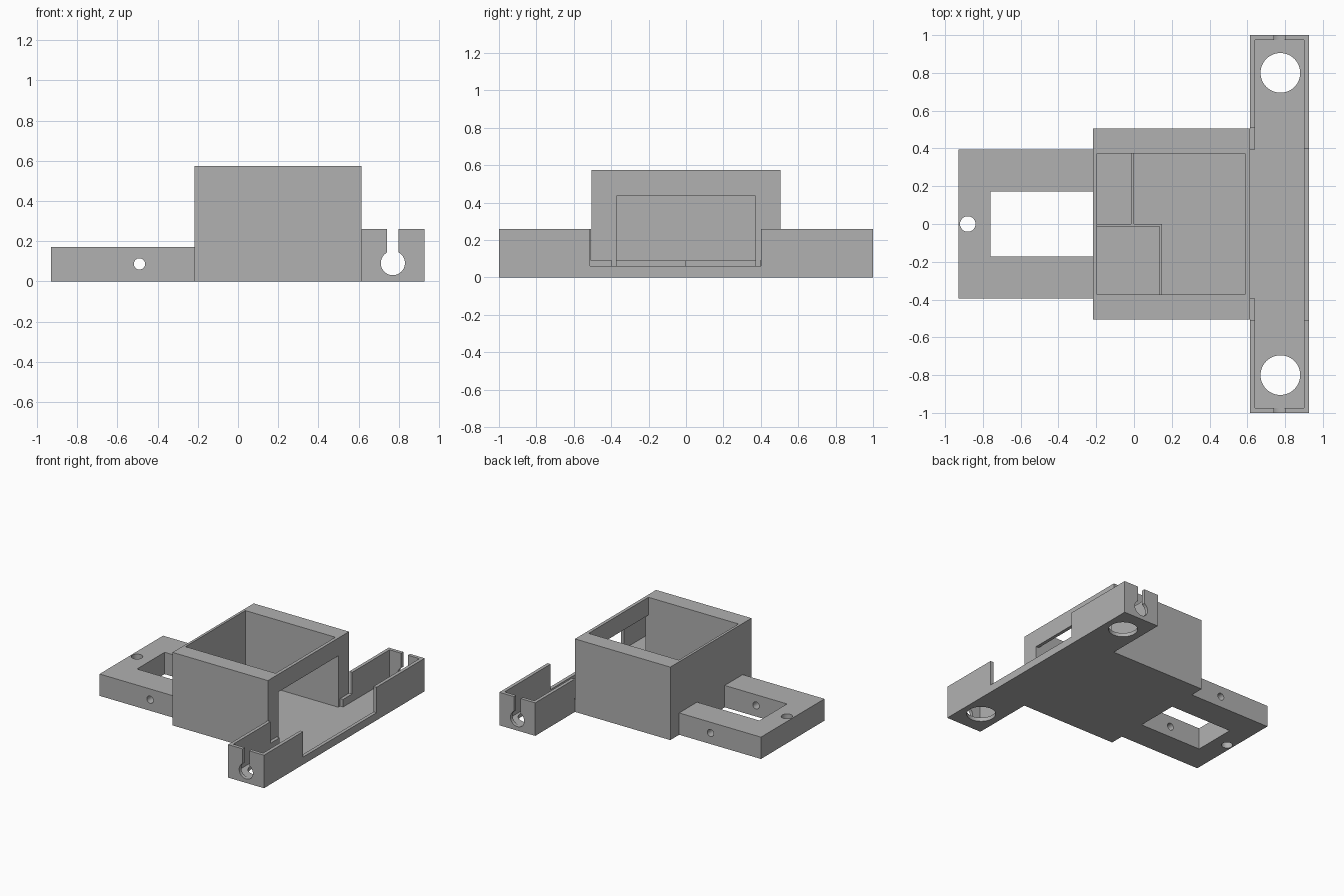
import bpy
from math import pi

cube = bpy.data.objects.get("Cube")
if cube:
    bpy.data.objects.remove(cube, do_unlink=True)

# Single plain plastic colour
grey = bpy.data.materials.new("plain_grey")
grey.use_nodes = True
colour = (0.44, 0.44, 0.44, 1)
grey.diffuse_color = colour
grey.node_tree.nodes["Principled BSDF"].inputs["Base Color"].default_value = colour


def block(name, x, y, z):
    """Box spanning the given (low, high) ranges."""
    spans = (x, y, z)
    bpy.ops.mesh.primitive_cube_add(size=1, location=[(a + b) / 2 for a, b in spans])
    ob = bpy.context.object
    ob.name = name
    ob.scale = [b - a for a, b in spans]
    bpy.ops.object.transform_apply(location=True, rotation=True, scale=True)
    ob.data.materials.append(grey)
    return ob


def rod(centre, radius, length, along_y=False):
    """Round cutter along z or along y."""
    bpy.ops.mesh.primitive_cylinder_add(
        vertices=48, radius=radius, depth=length, location=centre,
        rotation=(pi / 2 if along_y else 0, 0, 0))
    ob = bpy.context.object
    ob.name = "round_cutter"
    bpy.ops.object.transform_apply(location=True, rotation=True, scale=True)
    ob.data.materials.append(grey)
    return ob


def cut(target, cutter):
    """Subtract the cutter from the target and throw the cutter away."""
    cutter.hide_render = True
    bpy.ops.object.select_all(action="DESELECT")
    target.select_set(True)
    bpy.context.view_layer.objects.active = target
    mod = target.modifiers.new("cut", "BOOLEAN")
    mod.operation = "DIFFERENCE"
    mod.solver = "EXACT"
    mod.object = cutter
    bpy.ops.object.modifier_apply(modifier=mod.name)
    bpy.data.objects.remove(cutter, do_unlink=True)


def cut_block(target, x, y, z):
    cut(target, block("block_cutter", x, y, z))


FLOOR = 0.03
LIP = 0.09
HIGH = 0.8          # above everything
BACK, JOIN, EDGE = -0.217, 0.614, 0.927

# Open-topped housing with a window into the tray
housing = block("housing", (BACK, JOIN), (-0.505, 0.505), (0, 0.575))
cut_block(housing, (-0.197, 0.588), (-0.372, 0.372), (FLOOR, HIGH))
cut_block(housing, (0.5, 0.7), (-0.372, 0.372), (FLOOR, 0.435))

# Low dividers on the housing floor
block("divider_back", (-0.015, 0), (0, 0.372), (FLOOR, LIP))
block("divider_middle", (-0.197, 0.148), (-0.012, 0), (FLOOR, LIP))
block("divider_front", (0.135, 0.148), (-0.372, -0.012), (FLOOR, LIP))

# Forked mounting bracket with cross holes and one upright hole
bracket = block("mounting_bracket", (-0.93, BACK), (-0.395, 0.395), (0, 0.172))
cut_block(bracket, (-0.76, 0), (-0.172, 0.172), (-0.1, HIGH))
cut(bracket, rod((-0.88, 0, 0.1), 0.041, 1))
cut(bracket, rod((-0.49, 0, 0.087), 0.028, 2, along_y=True))

# Long tray with thin walls
tray = block("cable_tray", (JOIN, EDGE), (-1, 1), (0, 0.26))
cut_block(tray, (0.64, 0.9), (-0.973, 0.973), (FLOOR, HIGH))

# Tray wall openings: outer side, stepped inner side
cut_block(tray, (0.87, 1), (-0.512, 0.4), (0.06, HIGH))
cut_block(tray, (0.5, 0.67), (-0.508, 0.508), (LIP, HIGH))
cut_block(tray, (0.5, 0.67), (-0.395, 0.395), (FLOOR, HIGH))

# Floor holes and keyhole slots at both ends of the tray
for side in (-1, 1):
    cut(tray, rod((0.775, side * 0.8, 0), 0.105, 0.2))
    cut(tray, rod((0.77, side, 0.091), 0.06, 0.08, along_y=True))
    cut_block(tray, (0.741, 0.799), (side - 0.04, side + 0.04), (0.1, HIGH))

# Smooth round holes, keep the corners crisp
bpy.ops.object.select_all(action="DESELECT")
for ob in (housing, bracket, tray):
    ob.select_set(True)
bpy.context.view_layer.objects.active = tray
bpy.ops.object.shade_smooth_by_angle(angle=pi / 6)
